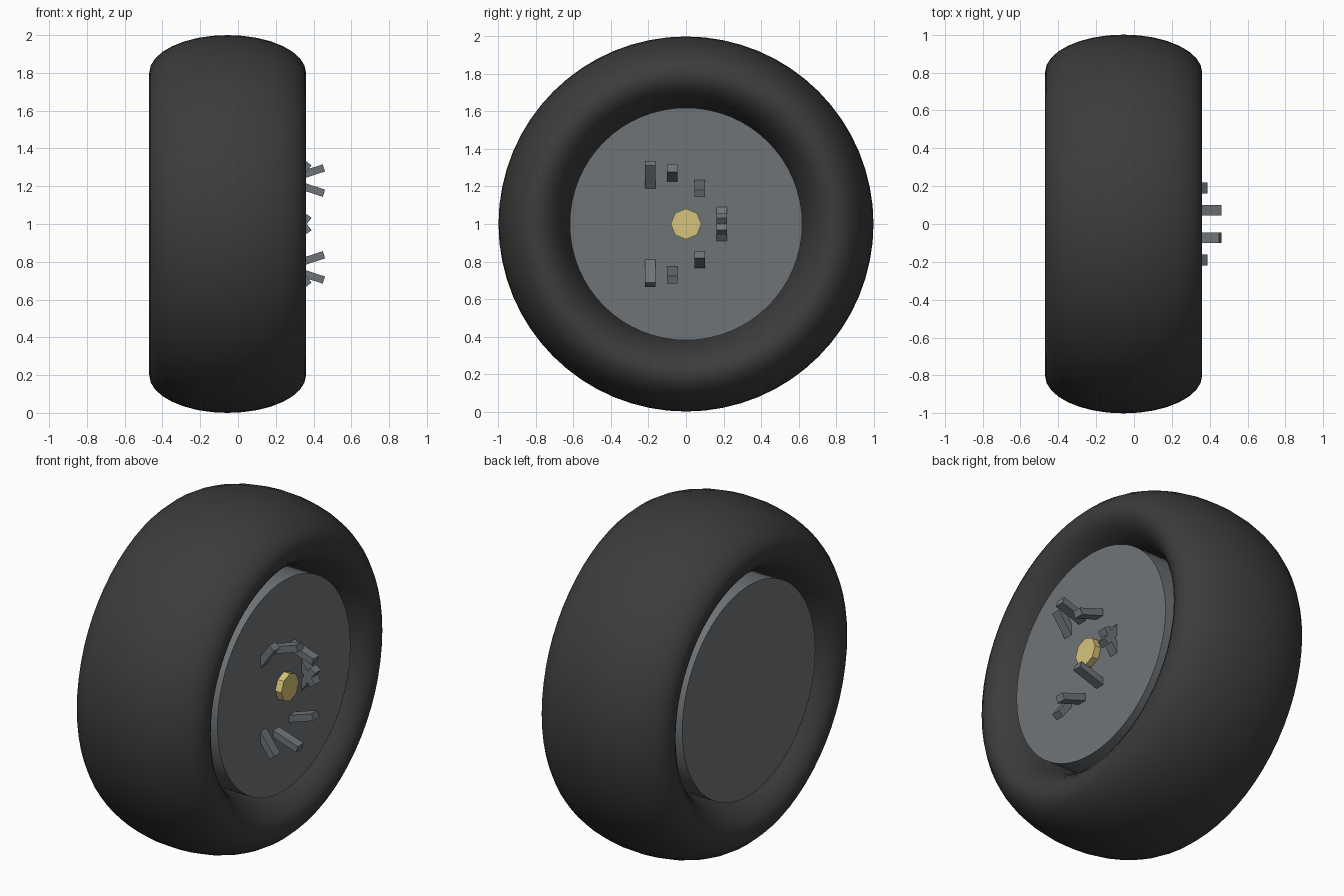
import bpy, math

if "Cube" in bpy.data.objects:
    bpy.data.objects.remove(bpy.data.objects["Cube"])

def material(name, rgb):
    m = bpy.data.materials.new(name)
    m.diffuse_color = (*rgb, 1)
    m.use_nodes = True
    m.node_tree.nodes["Principled BSDF"].inputs["Base Color"].default_value = m.diffuse_color
    return m

rubber = material("rubber", (0.045, 0.045, 0.045))
metal = material("metal", (0.16, 0.175, 0.185))
brass = material("brass", (0.68, 0.55, 0.2))
CX = -0.055  # middle of the tyre's width

def finish(name, mat, smooth=None):
    o = bpy.context.object
    o.name = name
    o.data.materials.append(mat)
    if smooth:
        bpy.ops.object.shade_smooth_by_angle(angle=math.radians(smooth))
    return o

# tyre: torus stretched along its axle
bpy.ops.mesh.primitive_torus_add(major_radius=0.8, minor_radius=0.2,
                                 major_segments=64, minor_segments=32,
                                 location=(CX, 0, 1), rotation=(0, math.pi / 2, 0))
tyre = bpy.context.object
tyre.scale = (1, 1, 0.415 / 0.2)
finish("tyre", rubber, 60)

def disc(name, mat, r, x0, x1, sides, smooth=None):
    bpy.ops.mesh.primitive_cylinder_add(vertices=sides, radius=r, depth=x1 - x0,
                                        location=((x0 + x1) / 2, 0, 1),
                                        rotation=(0, math.pi / 2, 0))
    finish(name, mat, smooth)

# rim drum and octagonal hub cap
disc("rim", metal, 0.62, -0.41, 0.30, 64, 30)
disc("hub_cap", brass, 0.082, 0.28, 0.34, 8)

# tilted bars sticking out of the rim, mirrored about the axle
LENGTH = 0.25
def bar(name, y, x_end, z_end, angle):
    a = math.radians(angle)
    x = x_end - math.cos(a) * LENGTH / 2
    z = z_end - math.sin(a) * LENGTH / 2
    bpy.ops.mesh.primitive_cube_add(size=1, location=(x, y, z), rotation=(0, -a, 0))
    bpy.context.object.scale = (LENGTH, 0.056, 0.04)
    finish(name, metal)

bars = [(-0.19, 0.373, 0.323, 54), (-0.073, 0.455, 0.297, 18),
        (0.073, 0.455, 0.163, -18), (0.19, 0.373, -0.045, -54)]
for i, (y, x, dz, ang) in enumerate(bars):
    for side, tag in ((1, "upper"), (-1, "lower")):
        bar(f"rim_bar_{tag}_{i + 1}", y, x, 1 + side * dz, side * ang)
